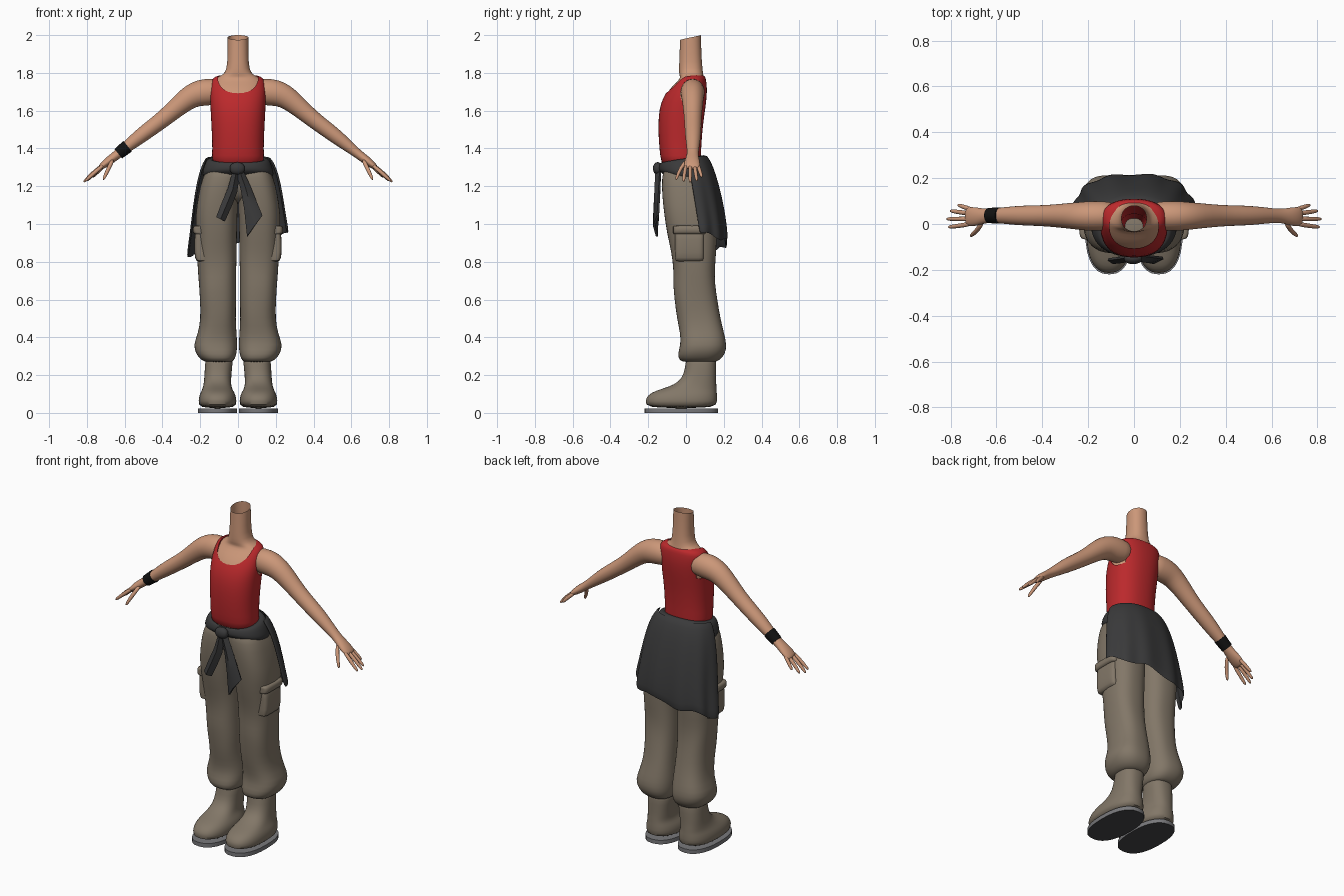
import bpy, bmesh, math
from mathutils import Vector


def material(name, r, g, b):
    m = bpy.data.materials.new(name)
    m.diffuse_color = (r, g, b, 1)
    return m


SKIN = material("skin", 0.60, 0.31, 0.19)
RED = material("red_cotton", 0.50, 0.022, 0.025)
TAUPE = material("taupe_cloth", 0.225, 0.185, 0.138)
DARK = material("charcoal_cloth", 0.042, 0.042, 0.043)
BLACK = material("black_band", 0.006, 0.006, 0.006)
GREY = material("sole_grey", 0.19, 0.19, 0.20)
SOLE = material("sole_dark", 0.06, 0.06, 0.065)


def finish(ob, angle=50):
    """Apply modifiers, then smooth with sharp edges kept."""
    dg = bpy.context.evaluated_depsgraph_get()
    me = bpy.data.meshes.new_from_object(ob.evaluated_get(dg))
    ob.modifiers.clear()
    ob.data = me
    for p in me.polygons:
        p.use_smooth = True
    me.set_sharp_from_angle(angle=math.radians(angle))
    return ob


def grid(name, rows, mat, closed=True, caps=(), sub=1, thick=0, mods=()):
    """Skin a surface through rows of points."""
    bm = bmesh.new()
    vs = [[bm.verts.new(p) for p in row] for row in rows]
    n = len(rows[0])
    for a, b in zip(vs, vs[1:]):
        for i in range(n if closed else n - 1):
            j = (i + 1) % n
            bm.faces.new((a[i], a[j], b[j], b[i]))
    for c in caps:
        bm.faces.new(vs[c])
    bmesh.ops.recalc_face_normals(bm, faces=bm.faces)
    me = bpy.data.meshes.new(name)
    bm.to_mesh(me)
    bm.free()
    me.materials.append(mat)
    ob = bpy.data.objects.new(name, me)
    bpy.context.collection.objects.link(ob)
    if thick:
        m = ob.modifiers.new("thickness", 'SOLIDIFY')
        m.thickness, m.offset = thick, 0
    if sub:
        m = ob.modifiers.new("smooth", 'SUBSURF')
        m.levels = m.render_levels = sub
    for cutter in mods:
        m = ob.modifiers.new("cut", 'BOOLEAN')
        m.operation, m.solver, m.object = 'DIFFERENCE', 'EXACT', cutter
    return finish(ob)


def ring(z, x0, x1, y0, y1, p=2.3, tilt=0, s=1, wob=0, n=28):
    """Horizontal superellipse filling a box; tilt raises the back."""
    out = []
    for i in range(n):
        a = 2 * math.pi * i / n
        c, d = math.cos(a), math.sin(a)
        k = 1 + wob * math.sin(3 * a + z * 27)
        x = (x0 + x1) / 2 + k * (x1 - x0) / 2 * math.copysign(abs(c) ** (2 / p), c)
        y = (y0 + y1) / 2 + k * (y1 - y0) / 2 * math.copysign(abs(d) ** (2 / p), d)
        out.append((s * x, y, z + tilt * d))
    return out


def tube(name, pts, mat, s=1, sub=1, n=14):
    """Sweep an ellipse along (x, y, z, thickness radius, y radius) points."""
    rows = []
    for i, q in enumerate(pts):
        c = Vector(q[:3])
        t = (Vector(pts[min(i + 1, len(pts) - 1)][:3]) - Vector(pts[max(i - 1, 0)][:3])).normalized()
        side = (Vector((0, 1, 0)) - t * t.y).normalized()
        up = t.cross(side)
        row = []
        for k in range(n):
            a = 2 * math.pi * k / n
            v = c + side * q[4] * math.cos(a) + up * q[3] * math.sin(a)
            row.append((s * v.x, v.y, v.z))
        rows.append(row)
    return grid(name, rows, mat, caps=(0, -1), sub=sub)


# Torso and open neck: z, half width, front, back
torso = [(1.29, .135, -.12, .075), (1.36, .13, -.13, .072), (1.44, .13, -.138, .076),
         (1.53, .135, -.141, .084), (1.61, .139, -.135, .096), (1.67, .142, -.115, .103),
         (1.72, .142, -.083, .105), (1.755, .135, -.045, .10), (1.775, .115, -.03, .095)]
neck = [(1.79, .08, -.036, .092), (1.815, .059, -.038, .088), (1.90, .055, -.034, .081)]
rows = [ring(z, -w, w, f, b) for z, w, f, b in torso + neck]
rows.append(ring(1.9875, -.055, .055, -.032, .08, 2.1, .0125))
grid("torso_and_neck", rows, SKIN)

# Tank top: grown torso with neck and arm openings cut out
cutters = [grid("neck_cutter", [ring(z, -r, r, -.01 - r * .9, -.01 + r * .9, 2.2) for z, r in
                               ((1.2, .03), (1.6, .06), (1.66, .107), (1.95, .107))],
                SKIN, caps=(0, -1), sub=0)]
for s in (1, -1):
    rows = [[(s * x, .035 + .066 * math.cos(k * math.pi / 16), 1.69 + .075 * math.sin(k * math.pi / 16))
             for k in range(32)] for x in (.112, .3)]
    cutters.append(grid("arm_cutter", rows, SKIN, caps=(0, -1), sub=0))
rows = [ring(z + (.008 if z > 1.74 else 0), -w - .007, w + .007, f - .007, b + .007)
        for z, w, f, b in torso]
rows.append(ring(1.792, -.07, .07, -.02, .08))
grid("tank_top", rows, RED, caps=(0, -1), mods=cutters)
for c in cutters:
    bpy.data.objects.remove(c)

# Trouser hips
grid("trouser_hips", [ring(z, -w, w, f, b, 2.5) for z, w, f, b in
                      ((1.33, .14, -.11, .075), (1.26, .178, -.122, .115), (1.18, .19, -.112, .135),
                       (1.13, .16, -.08, .11), (1.11, .08, -.03, .06))], TAUPE, caps=(0, -1))

# Section tables: z, inner x, outer x, front, back
leg = [(1.32, -.01, .15, -.115, .08), (1.25, -.015, .188, -.13, .12), (1.15, 0, .212, -.126, .15),
       (1.05, .003, .226, -.117, .16), (.95, .005, .222, -.10, .165), (.85, .008, .217, -.078, .16),
       (.76, .008, .213, -.066, .152), (.68, .01, .207, -.068, .155), (.60, .01, .202, -.062, .165),
       (.50, .012, .197, -.048, .183), (.42, .008, .213, -.03, .203), (.36, .004, .238, -.03, .215),
       (.31, .006, .222, -.047, .208), (.275, .02, .19, -.035, .175), (.268, .04, .16, 0, .15)]
boot = [(.022, .01, .207, -.213, .163), (.065, .007, .21, -.218, .165), (.095, .012, .205, -.202, .165),
        (.117, .025, .193, -.165, .163), (.138, .035, .185, -.09, .162), (.165, .036, .18, -.038, .16),
        (.205, .035, .178, -.012, .16), (.26, .028, .174, -.002, .16), (.31, .028, .172, 0, .158)]
arm = [(.07, .035, 1.70, .06, .06), (.14, .035, 1.70, .072, .066), (.20, .035, 1.695, .072, .066),
       (.25, .035, 1.677, .064, .06), (.31, .036, 1.63, .054, .054), (.38, .036, 1.568, .046, .047),
       (.45, .037, 1.515, .043, .045), (.52, .037, 1.463, .040, .042), (.58, .037, 1.415, .032, .035),
       (.63, .036, 1.375, .025, .030), (.66, .034, 1.352, .024, .034), (.695, .032, 1.326, .023, .043),
       (.725, .032, 1.302, .016, .042), (.735, .032, 1.294, .008, .032)]
fingers = {  # base, middle, tip
    "index_finger": ((.705, .002, 1.318), (.762, -.008, 1.27), (.808, -.013, 1.228)),
    "middle_finger": ((.705, .022, 1.32), (.765, .022, 1.273), (.815, .022, 1.224)),
    "ring_finger": ((.705, .044, 1.318), (.757, .051, 1.272), (.80, .057, 1.23)),
    "little_finger": ((.70, .060, 1.318), (.735, .072, 1.286), (.767, .083, 1.25)),
    "thumb": ((.66, .010, 1.345), (.685, -.030, 1.295), (.712, -.052, 1.237))}

for s, side in ((1, "left"), (-1, "right")):
    grid(side + "_trouser_leg", [ring(z, a, b, f, k, 2.5, 0, s, .012) for z, a, b, f, k in leg],
         TAUPE, caps=(0, -1))
    grid(side + "_boot", [ring(z, a, b, f, k, 2.4, 0, s) for z, a, b, f, k in boot], TAUPE, caps=(0, -1))
    # Sole: dark underside, lighter rim
    sole = grid(side + "_sole", [ring(z, .004, .213, -.22, .169, 2.4, 0, s) for z in (0, .024)],
                GREY, caps=(0, -1), sub=0)
    sole.data.materials.append(SOLE)
    for p in sole.data.polygons:
        p.material_index = int(p.normal.z < -.5)
    # Cargo pocket with flap, standing just off the outer leg
    for part, x, z0, z1, y0, y1 in (("pocket", .230, .80, .965, -.058, .095),
                                    ("pocket_flap", .238, .945, .992, -.068, .105)):
        h = (z1 - z0) / 2
        rows = [ring((z0 + z1) / 2 + h * k, .14, x * g + .001, y0, y1, 5, 0, s)
                for k, g in ((-1, .93), (-.85, .99), (0, 1.01), (.85, .99), (1, .95))]
        grid(side + "_" + part, rows, TAUPE, caps=(0, -1))
    # Arm, palm and fingers
    tube(side + "_arm", arm, SKIN, s, n=18)
    for name, (a, b, c) in fingers.items():
        end = Vector(c) + (Vector(c) - Vector(b)) * .06
        pre = Vector(c).lerp(Vector(b), .15)
        tube(side + "_" + name, [(*a, .012, .011), (*b, .0115, .0105), (*pre, .009, .009),
                                 (*end, .004, .004)], SKIN, s, n=10)

# Wristband
tube("wristband", [(.584, .037, 1.412, .036, .036), (.634, .037, 1.372, .032, .033)], BLACK, -1, 0, 24)

# Jacket tied round the waist: rolled band
band = [(.13, -.125, .075, 1.340, .02), (.152, -.134, .094, 1.348, .02), (.170, -.142, .112, 1.335, .02),
        (.182, -.146, .128, 1.300, .005), (.193, -.142, .136, 1.262, -.018), (.178, -.12, .12, 1.245, -.018)]
grid("jacket_waist_band", [ring(z, -w, w, f, b, 2.3, t) for w, f, b, z, t in band], DARK)

# Jacket body hanging over the back, longer on the right
rows = []
for w, cy, d, t in ((.165, -.01, .115, 0), (.197, 0, .138, .12), (.222, .015, .155, .35),
                    (.237, .03, .165, .6), (.25, .045, .165, .82), (.262, .055, .16, 1)):
    row = []
    for i in range(41):
        u = i / 40
        a = math.radians(4 + 174 * u)
        k = 1 + .03 * t * math.sin(u * 34)
        c, b = math.cos(a), math.sin(a)
        hem = .945 - .125 * u + .012 * math.sin(u * 19)
        row.append((k * w * math.copysign(abs(c) ** .85, c), cy + k * d * b ** .85,
                    1.352 + .012 * b + t * (hem - 1.352)))
    rows.append(row)
grid("jacket_back", rows, DARK, closed=False, thick=.012)

# Knot and sleeve ends, each row: left x, left z, right x, right z
tube("jacket_knot", [(x - .004, -.150, 1.294, r, r * .75) for x, r in
                     ((-.04, .012), (-.03, .028), (0, .038), (.03, .028), (.04, .012))], DARK)
tails = {"right_sleeve_end": ((-.025, 1.28, .005, 1.27), (-.05, 1.19, -.008, 1.17),
                              (-.08, 1.12, -.035, 1.10), (-.113, 1.035, -.073, 1.015)),
         "left_sleeve_end": ((-.005, 1.27, .025, 1.28), (.018, 1.18, .062, 1.20),
                             (.035, 1.08, .095, 1.12), (.05, .935, .127, 1.045))}
for name, tail in tails.items():
    rows = []
    for i, (x0, z0, x1, z1) in enumerate(tail):
        y = -.142 - .004 * i
        rows.append([(x0, y, z0), ((x0 + x1) / 2, y - .015, (z0 + z1) / 2), (x1, y + .006, z1)])
    grid(name, rows, DARK, closed=False, sub=0, thick=.012)
